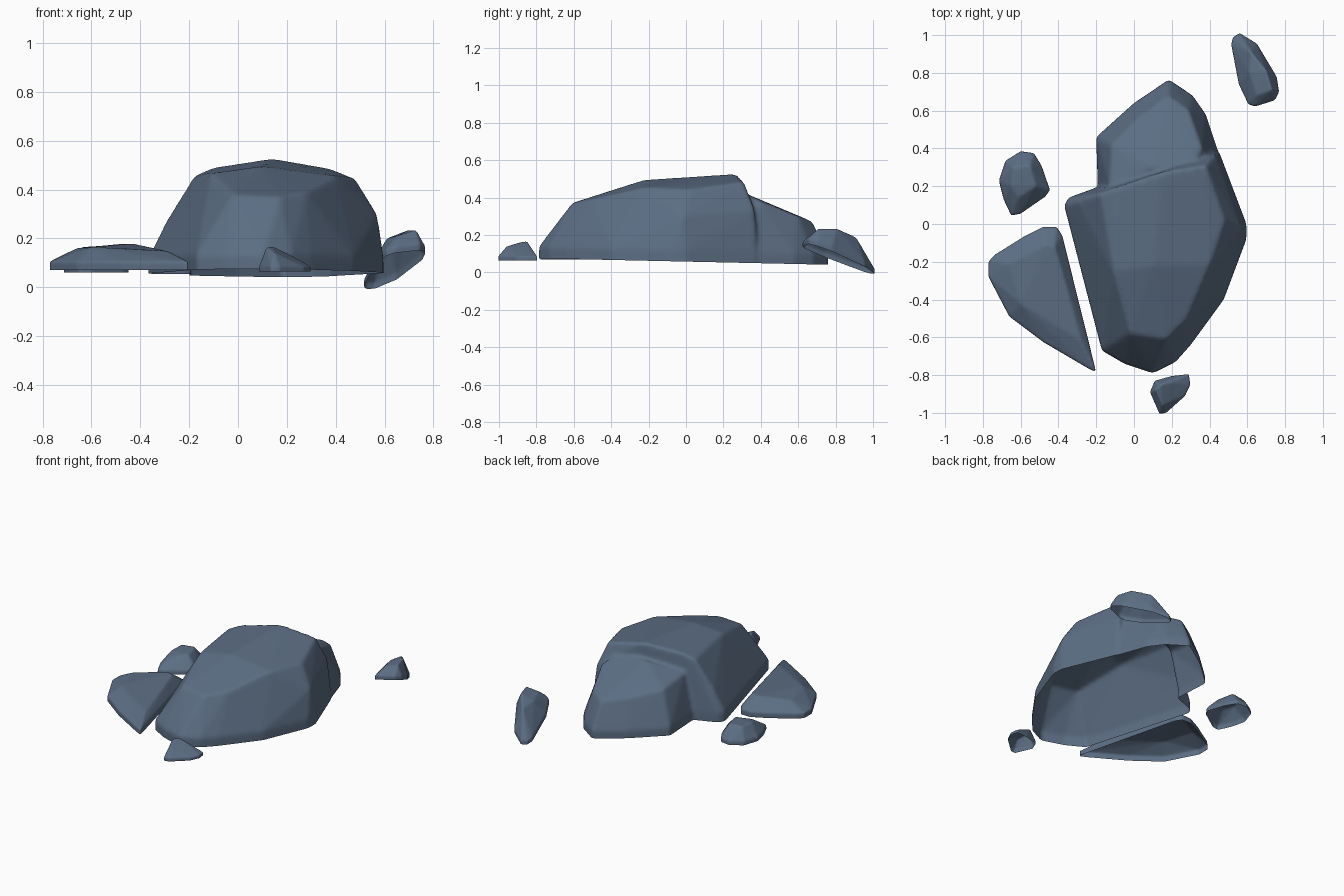
import bpy, bmesh
from mathutils import Vector

if "Cube" in bpy.data.objects:
    bpy.data.objects.remove(bpy.data.objects["Cube"])

stone = bpy.data.materials.new("slate blue stone")
stone.diffuse_color = (0.107, 0.156, 0.231, 1)
stone.use_nodes = True
stone.node_tree.nodes["Principled BSDF"].inputs["Base Color"].default_value = stone.diffuse_color


def add_hull(bm, outline, top, plane, skirt):
    """Convex block: outline at rim height (and well below it) plus crown points."""
    z0, sx, sy = plane
    pts = list(top)
    for x, y in outline:
        z = z0 + sx * x + sy * y
        pts += [(x, y, z - 0.12), (x, y, z + skirt)]
    verts = [bm.verts.new(p) for p in pts]
    res = bmesh.ops.convex_hull(bm, input=verts)
    junk = {v for v in res["geom_interior"] + res["geom_unused"]
            if isinstance(v, bmesh.types.BMVert)}
    bmesh.ops.delete(bm, geom=list(junk), context='VERTS')


def rock(name, blocks, plane, voxel, rounds):
    """Fuse the blocks, wear the edges, then cut an open base along the plane."""
    bm = bmesh.new()
    for outline, top, skirt in blocks:
        add_hull(bm, outline, top, plane, skirt)
    bmesh.ops.recalc_face_normals(bm, faces=bm.faces)
    me = bpy.data.meshes.new(name)
    bm.to_mesh(me)
    ob = bpy.data.objects.new(name, me)
    bpy.context.collection.objects.link(ob)
    rm = ob.modifiers.new("fuse", 'REMESH')
    rm.mode, rm.voxel_size = 'VOXEL', voxel
    sm = ob.modifiers.new("wear", 'SMOOTH')
    sm.factor, sm.iterations = 0.5, rounds
    worn = bpy.data.meshes.new_from_object(
        ob.evaluated_get(bpy.context.evaluated_depsgraph_get()))
    ob.modifiers.clear()
    bm.clear()
    bm.from_mesh(worn)
    z0, sx, sy = plane
    bmesh.ops.bisect_plane(bm, geom=bm.verts[:] + bm.edges[:] + bm.faces[:],
                           plane_co=(0, 0, z0), plane_no=Vector((-sx, -sy, 1)),
                           clear_inner=True)
    for f in bm.faces:
        f.smooth = True
    bm.to_mesh(me)
    bm.free()
    me.materials.clear()
    me.materials.append(stone)


# Main boulder with the lower lobe behind it
main_outline = [(-.37, .10), (-.345, .14), (-.18, .2), (.42, .385), (.455, .37),
                (.595, 0), (.595, -.08), (.475, -.4), (.3, -.64), (.22, -.73),
                (.1, -.79), (-.05, -.74), (-.17, -.67)]
main_top = [(-.3, .12, .26), (-.18, .16, .455), (-.1, .19, .49), (-.11, -.25, .465),
            (-.02, -.58, .38), (.17, -.61, .37), (.1, -.22, .495), (.28, -.5, .39),
            (.4, -.22, .455), (.48, .02, .445), (.57, -.02, .3), (.38, .31, .485),
            (.14, .27, .527), (.43, .37, .33)]
back_outline = [(-.2, .46), (-.19, .15), (0, .64), (.185, .765), (.31, .68),
                (.38, .58), (.5, .22), (.3, 0)]
back_top = [(-.13, .2, .37), (-.12, .42, .33), (.03, .57, .29), (.18, .68, .27),
            (.29, .6, .3), (.36, .4, .38), (.1, .3, .43), (.3, .3, .43)]
rock("main_boulder", [(main_outline, main_top, .06), (back_outline, back_top, .05)],
     (.058, 0, -.022), .012, 9)

# Flat wedge-shaped slab on the left
rock("left_slab", [(
    [(-.77, -.2), (-.74, -.165), (-.58, -.065), (-.48, -.015), (-.41, -.015),
     (-.38, -.06), (-.2, -.785), (-.25, -.76), (-.48, -.625), (-.66, -.49),
     (-.77, -.28)],
    [(-.66, -.21, .16), (-.47, -.11, .178), (-.42, -.12, .178), (-.28, -.62, .147),
     (-.6, -.42, .165)], .035)], (.07, 0, 0), .008, 6)

# Small pebble on the left
rock("left_pebble", [(
    [(-.715, .23), (-.68, .335), (-.6, .385), (-.53, .375), (-.49, .31),
     (-.445, .18), (-.47, .145), (-.6, .055), (-.65, .045), (-.69, .13)],
    [(-.64, .3, .165), (-.55, .31, .17), (-.52, .2, .165), (-.61, .14, .15),
     (-.65, .2, .16)], .025)], (.06, 0, 0), .008, 5)

# Tiny pebble in front
rock("front_pebble", [(
    [(.085, -.89), (.11, -.83), (.2, -.805), (.29, -.795), (.298, -.85),
     (.27, -.91), (.17, -1.0), (.135, -1.005)],
    [(.115, -.88, .162), (.14, -.85, .168), (.2, -.84, .14), (.15, -.96, .14)],
    .02)], (.065, 0, 0), .006, 4)

# Tilted stone at the back right
rock("back_stone", [(
    [(.515, .95), (.525, .99), (.56, 1.01), (.65, .955), (.755, .78), (.768, .7),
     (.745, .655), (.64, .622), (.605, .635), (.555, .74)],
    [(.57, .95, .1), (.62, .91, .19), (.7, .81, .235), (.73, .71, .235),
     (.65, .68, .21), (.61, .8, .2)], .025)], (.207, .217, -.331), .007, 5)
